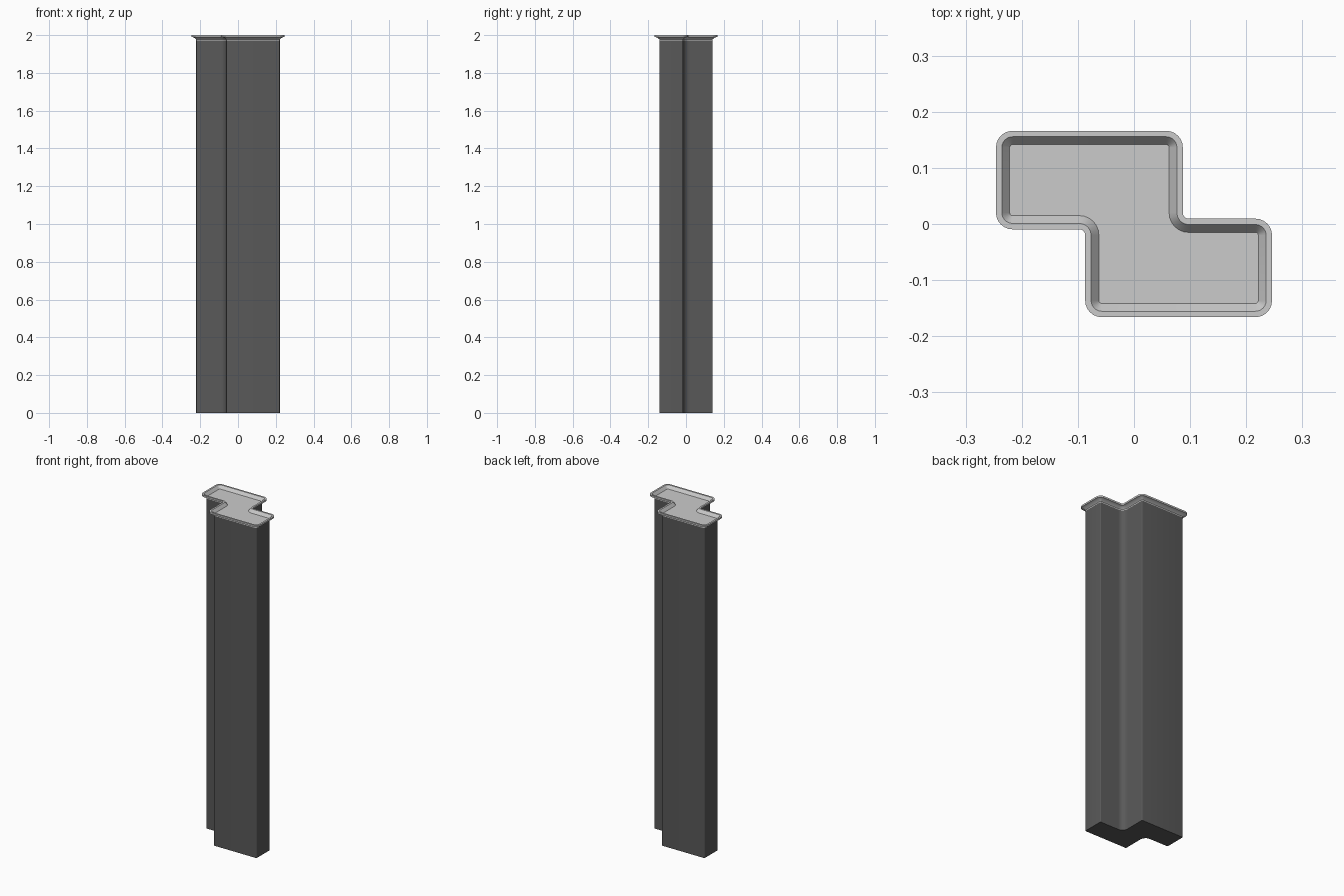
import bpy, bmesh, math
from mathutils import Vector

if "Cube" in bpy.data.objects:
    bpy.data.objects.remove(bpy.data.objects["Cube"])

# S-shaped outline, counter-clockwise
OUTLINE = [Vector(p) for p in [(-.2215, .1415), (-.2215, .015), (-.0625, .015), (-.0625, -.1415),
                               (.2215, -.1415), (.2215, -.015), (.0625, -.015), (.0625, .1415)]]


def contour(d, steps=6):
    """Rounded outline pushed outward by d."""
    pts, n = [], len(OUTLINE)
    for i, p in enumerate(OUTLINE):
        din = (p - OUTLINE[i - 1]).normalized()
        dout = (OUTLINE[(i + 1) % n] - p).normalized()
        convex = din.cross(dout) > 0
        r = .005 if convex else .035
        c = p + r * (dout - din)
        rad = r + d if convex else r - d
        for k in range(steps + 1):
            a = math.pi / 2 * k / steps
            pts.append(c + rad * (din * math.sin(a) - dout * math.cos(a)))
    return pts


def loft(name, profile, mat, cap_start, cap_end):
    """Skin contours through (offset, z) pairs."""
    bm = bmesh.new()
    rings = [[bm.verts.new((p.x, p.y, z)) for p in contour(d)] for d, z in profile]
    n = len(rings[0])
    for a, b in zip(rings, rings[1:]):
        for i in range(n):
            j = (i + 1) % n
            bm.faces.new((a[i], a[j], b[j], b[i]))
    if cap_start:
        bm.faces.new(rings[0][::-1])
    if cap_end:
        bm.faces.new(rings[-1])
    me = bpy.data.meshes.new(name)
    bm.to_mesh(me)
    bm.free()
    me.materials.append(mat)
    ob = bpy.data.objects.new(name, me)
    bpy.context.collection.objects.link(ob)
    bpy.context.view_layer.objects.active = ob
    ob.select_set(True)
    bpy.ops.object.shade_smooth_by_angle(angle=math.radians(30))
    ob.select_set(False)
    return ob


def material(name, v):
    m = bpy.data.materials.new(name)
    m.diffuse_color = (v, v, v, 1)
    m.use_nodes = True
    m.node_tree.nodes["Principled BSDF"].inputs["Base Color"].default_value = m.diffuse_color
    return m


dark = material("dark grey", .1)
light = material("light grey", .6)

# Tall column
loft("column", [(0, 0), (0, 1.972)], dark, True, False)

# Shallow tray with flared lip on top
loft("top_tray", [(0, 1.972), (0, 1.978), (.013, 1.988), (.0245, 1.99), (.0245, 2.0),
                  (.014, 2.0), (0, 1.982)], light, False, True)
